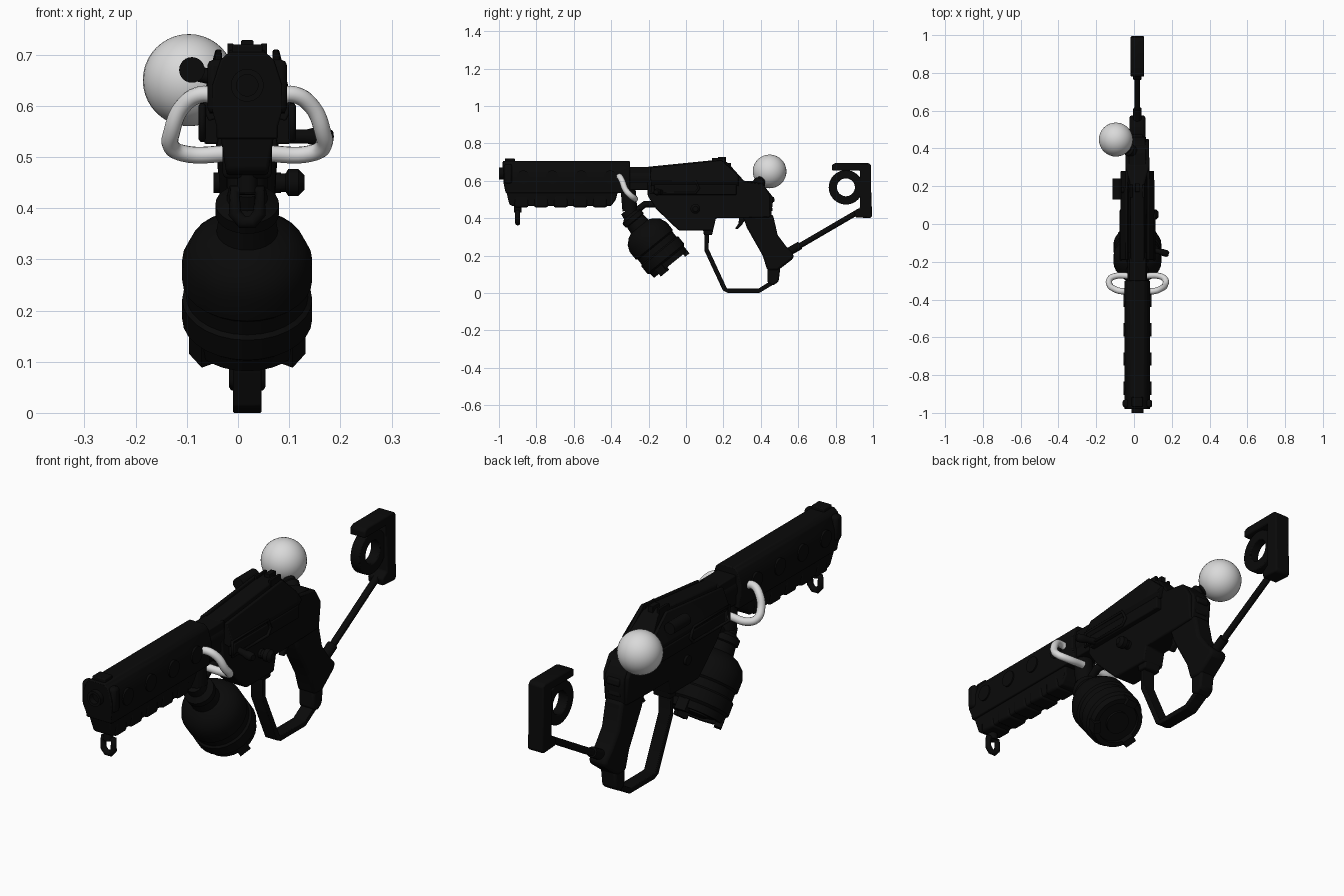
import bpy, bmesh, math
from mathutils import Vector, Matrix

if "Cube" in bpy.data.objects:
    bpy.data.objects.remove(bpy.data.objects["Cube"])

CX = 0.018  # centre plane of the body


def material(name, v):
    m = bpy.data.materials.new(name)
    m.diffuse_color = (v, v, v, 1)
    m.use_nodes = True
    m.node_tree.nodes["Principled BSDF"].inputs["Base Color"].default_value = m.diffuse_color
    return m


BLACK = material("matte black", 0.003)
WHITE = material("pale grey", 0.7)


def finish(name, bm, mat=BLACK, bevel=0.0, smooth=True):
    bmesh.ops.recalc_face_normals(bm, faces=bm.faces)
    me = bpy.data.meshes.new(name)
    bm.to_mesh(me)
    bm.free()
    ob = bpy.data.objects.new(name, me)
    bpy.context.collection.objects.link(ob)
    me.materials.append(mat)
    if bevel:
        b = ob.modifiers.new("bevel", "BEVEL")
        b.width, b.segments, b.limit_method = bevel, 2, "ANGLE"
    if smooth:
        bpy.ops.object.select_all(action="DESELECT")
        ob.select_set(True)
        bpy.context.view_layer.objects.active = ob
        bpy.ops.object.shade_smooth_by_angle(angle=math.radians(35))
    return ob


def loft(name, rings, **kw):
    bm = bmesh.new()
    vs = [[bm.verts.new(p) for p in r] for r in rings]
    n = len(vs[0])
    for a, b in zip(vs, vs[1:]):
        for i in range(n):
            bm.faces.new((a[i], a[(i + 1) % n], b[(i + 1) % n], b[i]))
    bm.faces.new(vs[0])
    bm.faces.new(vs[-1])
    return finish(name, bm, **kw)


def side(name, pts, half, x=CX, bevel=0.006, taper=None):
    """Side profile in (y, z) given thickness along x; taper(z) scales the half width."""
    t = taper or (lambda z: 1.0)
    return loft(name, [[(x + s * half * t(z), y, z) for y, z in pts] for s in (-1, 1)], bevel=bevel)


def box(name, x, y, z, bevel=0.004):
    return side(name, [(y[0], z[0]), (y[1], z[0]), (y[1], z[1]), (y[0], z[1])],
                (x[1] - x[0]) / 2, x=(x[0] + x[1]) / 2, bevel=bevel)


def lathe(name, origin, axis, prof, n=32, mat=BLACK):
    """Turned part: prof holds (distance along axis, radius)."""
    q = Vector(axis).to_track_quat("Z", "Y")
    o = Vector(origin)
    rings = [[o + q @ Vector((r * math.cos(a), r * math.sin(a), t))
              for a in (2 * math.pi * i / n for i in range(n))] for t, r in prof]
    return loft(name, rings, mat=mat)


def rod(name, a, b, r, n=16):
    d = Vector(b) - Vector(a)
    return lathe(name, a, d, [(0, r), (d.length, r)], n)


def tube(name, pts, r, mat=BLACK, cyclic=False, smooth=True, res=4):
    cu = bpy.data.curves.new(name, "CURVE")
    cu.dimensions, cu.bevel_depth, cu.bevel_resolution = "3D", r, res
    cu.use_fill_caps = True
    sp = cu.splines.new("BEZIER")
    sp.bezier_points.add(len(pts) - 1)
    for bp, p in zip(sp.bezier_points, pts):
        bp.co = p
        bp.handle_left_type = bp.handle_right_type = "AUTO" if smooth else "VECTOR"
    sp.use_cyclic_u = cyclic
    sp.resolution_u = 8 if smooth else 1
    cu.materials.append(mat)
    ob = bpy.data.objects.new(name, cu)
    bpy.context.collection.objects.link(ob)
    return ob


# --- Barrel shroud: faceted section swept along y, slanted at the front
half_sec = [(0.035, 0.705), (0.052, 0.69), (0.068, 0.64), (0.068, 0.59), (0.06, 0.56), (0.06, 0.535)]
sec = half_sec + [(-x, z) for x, z in reversed(half_sec)]
loft("barrel_shroud", [[(CX + x, y + (max(0, 0.6 - z) * 0.25 if y < -0.5 else 0), z) for x, z in sec]
                       for y in (-0.98, -0.3)], bevel=0.004)
side("lower_shroud", [(-0.965, 0.56), (-0.945, 0.475), (-0.93, 0.465), (-0.4, 0.465),
                      (-0.375, 0.5), (-0.36, 0.56)], 0.055,
     taper=lambda z: 1.0 if z > 0.5 else 0.75)
for i in range(5):
    y = -0.88 + i * 0.105
    box(f"shroud_rib_{i}", (CX - 0.048, CX + 0.048), (y - 0.038, y + 0.038), (0.458, 0.53), 0.01)
for i in range(4):
    y = -0.87 + i * 0.155
    rod(f"vent_boss_{i}", (CX - 0.074, y, 0.62), (CX + 0.074, y, 0.62), 0.035, 24)
box("front_collar", (CX - 0.078, CX + 0.078), (-0.972, -0.93), (0.585, 0.69), 0.012)
box("front_sight_block", (CX - 0.03, CX + 0.03), (-0.968, -0.915), (0.68, 0.72))
lathe("muzzle", (CX, -0.88, 0.64), (0, -1, 0), [(0, 0.032), (0.12, 0.032), (0.12, 0.021), (0.04, 0.021)])
rod("inner_barrel", (CX, -0.32, 0.615), (CX, -0.15, 0.615), 0.052, 24)
box("barrel_bridge", (CX - 0.045, CX + 0.045), (-0.32, -0.18), (0.55, 0.675))

# --- Front sling ring
rod("sling_post", (CX, -0.9, 0.43), (CX, -0.9, 0.48), 0.02)
tube("sling_ring", [(CX + x, -0.9, z) for x, z in
                    [(-0.024, 0.435), (0.024, 0.435), (0.024, 0.39), (0.01, 0.373), (-0.01, 0.373), (-0.024, 0.39)]],
     0.013, cyclic=True, smooth=False)

# --- Receiver
side("receiver", [(-0.205, 0.675), (0.195, 0.715), (0.225, 0.695), (0.31, 0.6), (0.41, 0.585), (0.45, 0.52),
                  (0.45, 0.405), (0.3, 0.4), (0.16, 0.4), (0.145, 0.335), (-0.04, 0.335),
                  (-0.16, 0.45), (-0.205, 0.52)], 0.065,
     taper=lambda z: 0.55 if z > 0.66 else (0.95 if z > 0.5 else 0.8))
for s in (-1, 1):
    # Sloped cheek plates beside the top cover
    loft(f"cheek_plate_{s}", [[(CX + s * x, y, z) for x, z in
                               [(0.05, z1), (0.062, z1), (0.09, 0.6), (0.075, 0.57), (0.045, 0.58)]]
                              for y, z1 in ((-0.19, 0.67), (0.19, 0.71), (0.28, 0.63))], bevel=0.003)
    # Rail frame on each flank
    tube(f"side_rail_{s}", [(CX + s * 0.088, y, z) for y, z in
                            [(-0.19, 0.535), (0.05, 0.535), (0.07, 0.56), (0.05, 0.6), (-0.19, 0.6)]],
         0.007, cyclic=True, smooth=False, res=1)
    box(f"side_panel_{s}", (CX + s * 0.07 - 0.014, CX + s * 0.07 + 0.014), (-0.17, 0.27), (0.525, 0.58))
    rod(f"receiver_pin_{s}", (CX, 0.05, 0.45), (CX + s * 0.066, 0.05, 0.45), 0.02)
    box(f"rear_sight_ear_{s}", (CX + s * 0.033 - 0.006, CX + s * 0.033 + 0.006), (0.14, 0.21), (0.69, 0.722), 0.002)
box("rear_sight", (CX - 0.012, CX + 0.012), (0.17, 0.215), (0.69, 0.728), 0.002)
side("rear_housing", [(0.3, 0.6), (0.38, 0.6), (0.42, 0.57), (0.46, 0.52), (0.465, 0.49),
                      (0.455, 0.41), (0.3, 0.41)], 0.045)
side("rear_spur", [(0.4, 0.525), (0.47, 0.515), (0.475, 0.49), (0.455, 0.48), (0.465, 0.44), (0.4, 0.42)], 0.03)
lathe("selector_knob", (CX + 0.05, 0.05, 0.45), (1, 0, 0),
      [(0, 0.018), (0.025, 0.018), (0.03, 0.026), (0.05, 0.026), (0.062, 0.014)], 20)
lathe("cocking_lever", (CX + 0.06, -0.13, 0.54), (1, -0.28, 0),
      [(0, 0.014), (0.06, 0.014), (0.075, 0.018), (0.1, 0.018), (0.11, 0.012)], 16)

# --- Left side drum knob and the bolt ball
rod("side_cylinder", (-0.09, 0.13, 0.67), (-0.09, 0.24, 0.67), 0.025, 24)
rod("side_cylinder_arm", (-0.09, 0.18, 0.665), (CX, 0.18, 0.64), 0.015)
lathe("ball_stalk", (CX - 0.01, 0.37, 0.56), (-0.09, 0.06, 0.08),
      [(0, 0.03), (0.05, 0.034), (0.06, 0.024), (0.1, 0.024)], 24)
bm = bmesh.new()
bmesh.ops.create_uvsphere(bm, u_segments=32, v_segments=20, radius=0.09,
                          matrix=Matrix.Translation((-0.096, 0.447, 0.65)))
finish("bolt_ball", bm, mat=WHITE)

# --- Pale carrying loops, one per flank
for s in (-1, 1):
    tube(f"carry_loop_{s}", [(CX + s * x, y, z) for x, y, z in
                             [(0.05, -0.355, 0.615), (0.09, -0.355, 0.622), (0.125, -0.342, 0.6),
                              (0.147, -0.322, 0.55), (0.148, -0.295, 0.52), (0.125, -0.278, 0.507),
                              (0.03, -0.275, 0.507)]], 0.0165, mat=WHITE)

# --- Tilted canister below
AX = Vector((0, -0.63, 0.777)).normalized()
BASE = Vector((CX, -0.083, 0.152))
lathe("canister", BASE, AX,
      [(0, 0.05), (0.012, 0.05), (0.012, 0.09), (0, 0.092), (0, 0.112), (0.03, 0.116), (0.04, 0.127), (0.09, 0.127),
       (0.097, 0.119), (0.13, 0.119), (0.138, 0.127), (0.19, 0.127), (0.225, 0.112), (0.25, 0.085),
       (0.262, 0.06), (0.3, 0.055), (0.305, 0.062), (0.33, 0.062), (0.345, 0.04), (0.375, 0.035)], 28)
q = AX.to_track_quat("Z", "Y")
for i in range(3):
    a = math.radians(90 + 120 * i)
    bm = bmesh.new()
    bmesh.ops.create_cube(bm, size=1, matrix=Matrix.Translation(BASE) @ q.to_matrix().to_4x4()
                          @ Matrix.Rotation(a, 4, "Z") @ Matrix.Translation((0.102, 0, 0.008))
                          @ Matrix.Diagonal((0.03, 0.05, 0.05, 1)))
    finish(f"canister_lug_{i}", bm)
rod("canister_hanger", (CX, -0.3, 0.44), (CX, -0.31, 0.56), 0.04, 20)
tube("canister_feed", [(CX, -0.29, 0.42), (CX, -0.22, 0.475), (CX, -0.13, 0.475)], 0.018, smooth=False)

# --- Grip, trigger and guard
side("grip", [(0.3, 0.42), (0.325, 0.35), (0.37, 0.27), (0.41, 0.2), (0.435, 0.12), (0.49, 0.12),
              (0.575, 0.185), (0.575, 0.21), (0.535, 0.25), (0.49, 0.31), (0.465, 0.42)], 0.042, bevel=0.016)
side("grip_foot", [(0.435, 0.14), (0.435, 0.055), (0.465, 0.04), (0.495, 0.06), (0.505, 0.14)], 0.036, bevel=0.01)
side("trigger", [(0.285, 0.41), (0.28, 0.37), (0.262, 0.345), (0.275, 0.34), (0.3, 0.365), (0.325, 0.41)], 0.012, bevel=0.003)
side("guard_mount", [(0.09, 0.35), (0.095, 0.31), (0.14, 0.31), (0.147, 0.35)], 0.04)


def strip(path, w):
    """Offset an open (y, z) path into a closed band."""
    p = [Vector(v) for v in path]
    out = []
    for i, v in enumerate(p):
        d = (p[min(i + 1, len(p) - 1)] - p[max(i - 1, 0)]).normalized()
        out.append(Vector((-d.y, d.x)) * w)
    return [tuple(v + o) for v, o in zip(p, out)] + [tuple(v - o) for v, o in reversed(list(zip(p, out)))]


side("hand_guard", strip([(0.11, 0.33), (0.11, 0.23), (0.208, 0.019), (0.225, 0.012), (0.39, 0.012), (0.46, 0.055)], 0.012),
     0.028, bevel=0.003)

# --- Stock strut, butt plate and ring
rod("stock_socket", (CX, 0.54, 0.215), (CX, 0.61, 0.255), 0.022)
rod("stock_strut", (CX, 0.57, 0.23), (CX, 0.93, 0.44), 0.0145)
side("butt_plate", [(0.78, 0.655), (0.78, 0.685), (0.8, 0.695), (0.975, 0.695), (0.99, 0.685), (0.99, 0.55),
                    (0.995, 0.41), (0.985, 0.4), (0.905, 0.405), (0.9, 0.435), (0.93, 0.455),
                    (0.93, 0.655)], 0.036)
ring = [(math.cos(a), math.sin(a)) for a in (2 * math.pi * i / 32 for i in range(32))]
bm = bmesh.new()
loops = [[bm.verts.new((CX + x, 0.855 + r * c, 0.565 + r * s)) for c, s in ring]
         for x, r in ((-0.022, 0.048), (0.022, 0.048), (0.022, 0.092), (-0.022, 0.092))]
for k in range(4):
    a, b = loops[k], loops[(k + 1) % 4]
    for i in range(32):
        bm.faces.new((a[i], a[(i + 1) % 32], b[(i + 1) % 32], b[i]))
finish("stock_ring", bm, bevel=0.004)
